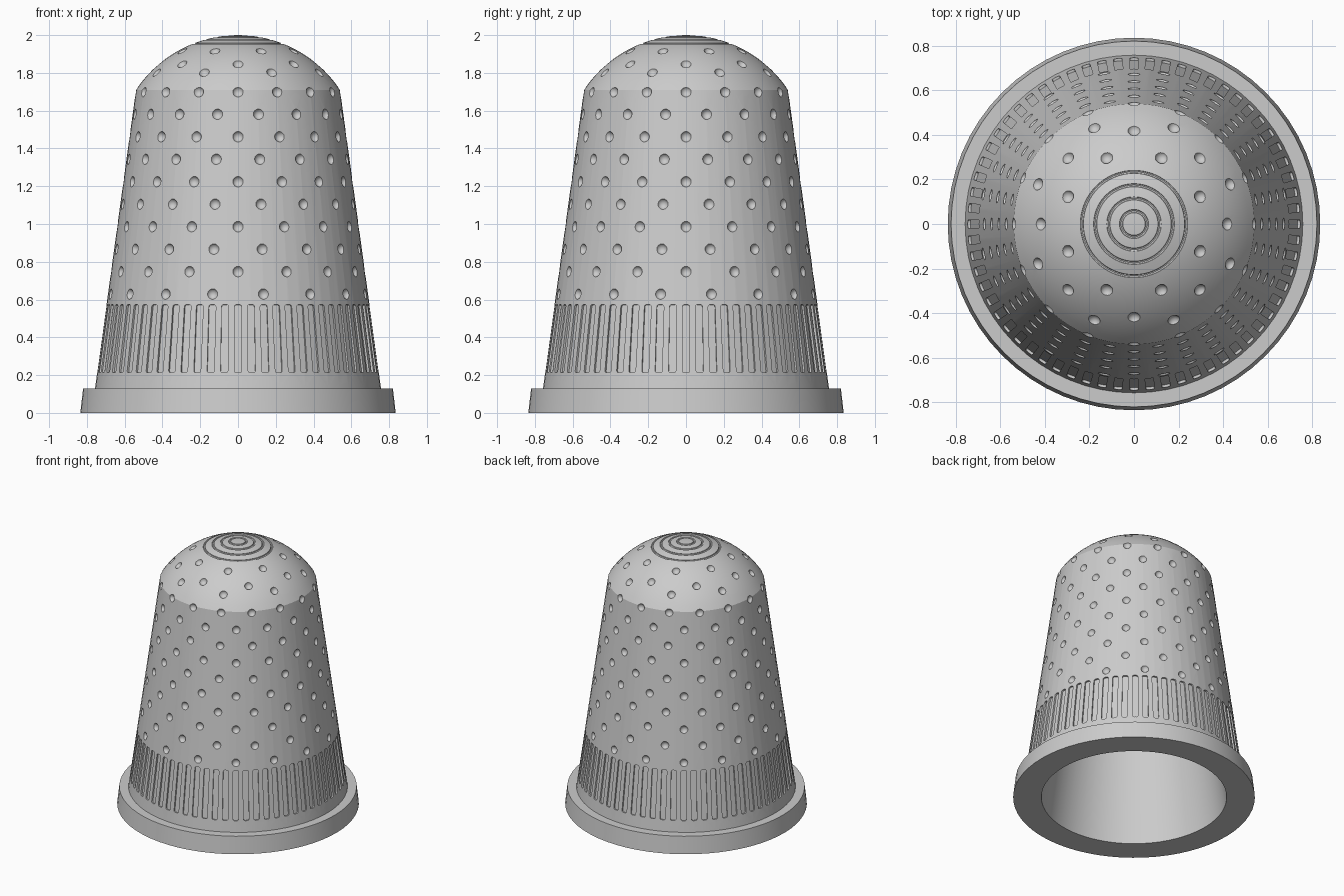
import bpy, bmesh
from math import sin, cos, pi, sqrt, atan2
from mathutils import Matrix, Vector

if "Cube" in bpy.data.objects:
    bpy.data.objects.remove(bpy.data.objects["Cube"])

SEG = 64
DOME_Z, DOME_R, INNER_R = 1.352, 0.648, 0.52
WALL_LOW, WALL_TOP = (0.757, 0.13), (0.54, 1.71)
TILT = atan2(WALL_LOW[0] - WALL_TOP[0], WALL_TOP[1] - WALL_LOW[1])


def wall_radius(z):
    t = (z - WALL_LOW[1]) / (WALL_TOP[1] - WALL_LOW[1])
    return WALL_LOW[0] + t * (WALL_TOP[0] - WALL_LOW[0])


def dome_z(r):
    return DOME_Z + sqrt(DOME_R ** 2 - r * r)


def arc(radius, r_start, steps):
    a = atan2(sqrt(radius ** 2 - r_start ** 2), r_start)
    angles = [a + (pi / 2 - a) * i / steps for i in range(1, steps)]
    return [(radius * cos(t), DOME_Z + radius * sin(t)) for t in angles] + [(0, DOME_Z + radius)]


def finish(bm, name):
    bmesh.ops.recalc_face_normals(bm, faces=bm.faces)
    me = bpy.data.meshes.new(name)
    bm.to_mesh(me)
    bm.free()
    ob = bpy.data.objects.new(name, me)
    bpy.context.collection.objects.link(ob)
    return ob


def lathe(bm, profile, closed=False):
    vs = [bm.verts.new((r, 0, z)) for r, z in profile]
    pairs = list(zip(vs, vs[1:])) + ([(vs[-1], vs[0])] if closed else [])
    edges = [bm.edges.new(p) for p in pairs]
    bmesh.ops.spin(bm, geom=vs + edges, cent=(0, 0, 0), axis=(0, 0, 1),
                   angle=2 * pi, steps=SEG, use_merge=True)


# Thimble shell: outer dome, tapered wall, rim band and hollow inside
outer = [(0.835, 0), (0.82, 0.13), WALL_LOW, WALL_TOP] + arc(DOME_R, 0.54, 14)
inner = [(0.64, 0), (0.41, DOME_Z + sqrt(INNER_R ** 2 - 0.41 ** 2))] + arc(INNER_R, 0.41, 10)
bm = bmesh.new()
lathe(bm, inner[::-1] + outer)
bmesh.ops.remove_doubles(bm, verts=bm.verts, dist=1e-5)
shell = finish(bm, "thimble")

# Dimples: staggered wall rows, then three rings on the dome
dimples = bmesh.new()


def dimple_ring(r, z, normal, count, offset):
    pos = Vector((r, 0, z)) + Vector(normal) * 0.01
    for i in range(count):
        m = Matrix.Rotation((i + offset) * 2 * pi / count, 4, 'Z') @ Matrix.Translation(pos)
        bmesh.ops.create_uvsphere(dimples, u_segments=14, v_segments=10, radius=0.03, matrix=m)


for k in range(10):
    z = 1.70 - 0.119 * k
    dimple_ring(wall_radius(z), z, (cos(TILT), 0, sin(TILT)), 16, 0.5 * (k % 2))
for r, offset in ((0.32, 0.5), (0.418, 0), (0.466, 0.5)):
    z = dome_z(r)
    dimple_ring(r, z, (r / DOME_R, 0, (z - DOME_Z) / DOME_R), 8, offset)

# Band of 64 upright grooves with rounded corners
slots = bmesh.new()
mid = 0.393
place = Matrix.Translation((wall_radius(mid), 0, mid)) @ Matrix.Rotation(-TILT, 4, 'Y')
w, h, c = 0.019, 0.182, 0.011
outline = []
for sx, sz, a0 in ((1, 1, 0), (-1, 1, pi / 2), (-1, -1, pi), (1, -1, 1.5 * pi)):
    for j in range(4):
        a = a0 + j * pi / 6
        outline.append((sx * (w - c) + c * cos(a), sz * (h - c) + c * sin(a)))
for i in range(64):
    m = Matrix.Rotation(2 * pi * i / 64, 4, 'Z') @ place
    a, b = [[slots.verts.new(m @ Vector((d, y, z))) for y, z in outline] for d in (-0.012, 0.02)]
    slots.faces.new(a)
    slots.faces.new(b[::-1])
    for j in range(len(a)):
        n = (j + 1) % len(a)
        slots.faces.new((a[j], b[j], b[n], a[n]))

# Concentric grooves on the crown
rings = bmesh.new()
for r in (0.058, 0.115, 0.174, 0.234):
    z = dome_z(r)
    lathe(rings, [(r + 0.008 * cos(t * pi / 4), z + 0.008 * sin(t * pi / 4)) for t in range(8)], True)

for cutter_bm, name in ((dimples, "dimple_cutter"), (slots, "groove_cutter"), (rings, "crown_cutter")):
    cutter = finish(cutter_bm, name)
    cutter.hide_render = True
    mod = shell.modifiers.new(name, 'BOOLEAN')
    mod.operation, mod.solver, mod.object = 'DIFFERENCE', 'MANIFOLD', cutter
    bpy.context.view_layer.objects.active = shell
    bpy.ops.object.modifier_apply(modifier=name)
    bpy.data.objects.remove(cutter)

shell.select_set(True)
bpy.ops.object.shade_smooth_by_angle(angle=0.45)
